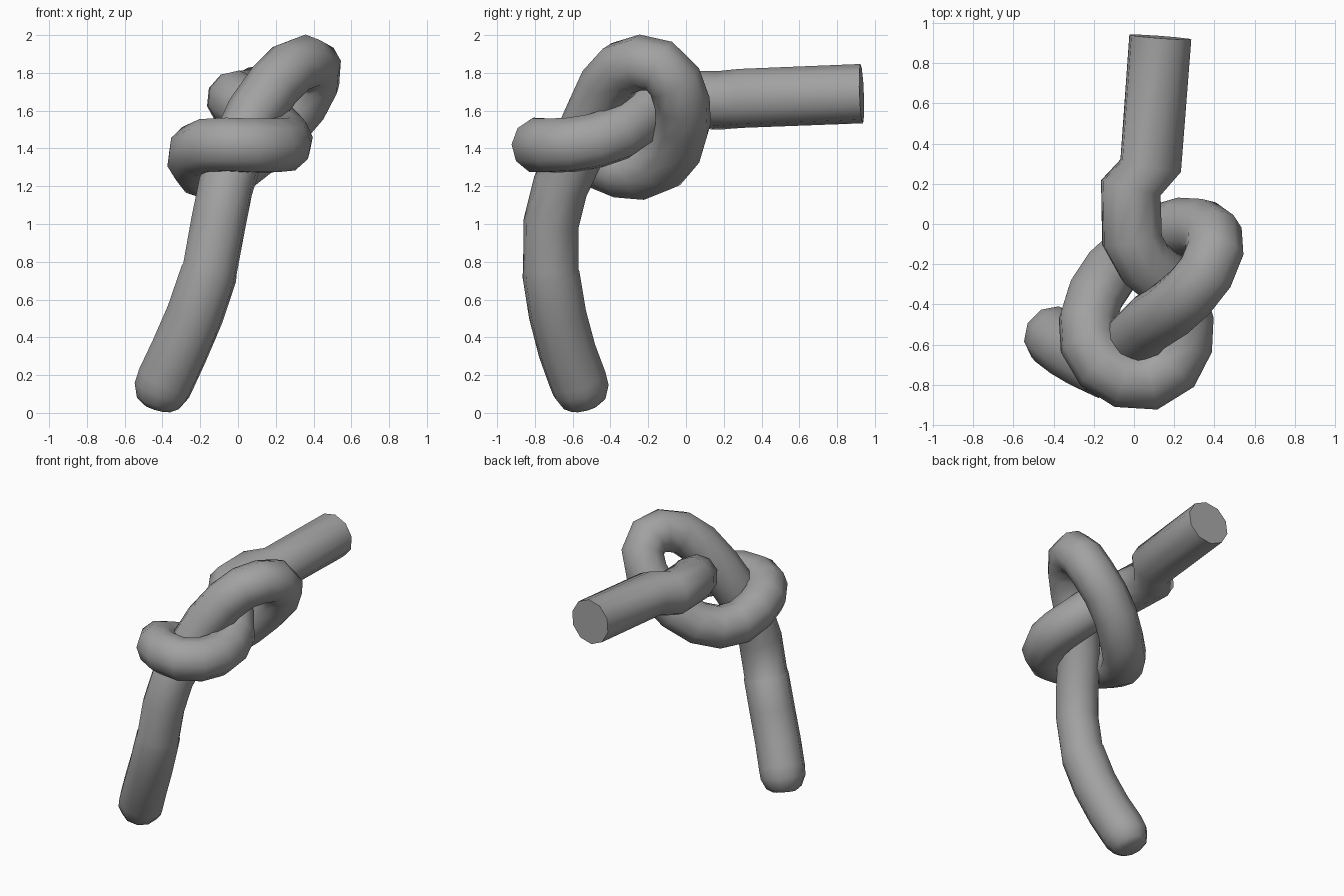
import bpy
import bmesh
from math import cos, sin, tau, radians
from mathutils import Vector

cube = bpy.data.objects.get("Cube")
if cube:
    bpy.data.objects.remove(cube)

SIDES = 10

grey = bpy.data.materials.new("hose grey")
grey.use_nodes = True
colour = (0.36, 0.36, 0.36, 1)
grey.diffuse_color = colour
grey.node_tree.nodes["Principled BSDF"].inputs["Base Color"].default_value = colour


def sweep(name, path, radii):
    """Sweep a round section along a path and close both ends."""
    pts = [Vector(p) for p in path]
    bm = bmesh.new()
    rings, normal, last = [], None, None
    for i, p in enumerate(pts):
        tangent = (pts[min(i + 1, len(pts) - 1)] - pts[max(i - 1, 0)]).normalized()
        if normal is None:
            normal = tangent.orthogonal().normalized()
        else:
            normal = last.rotation_difference(tangent) @ normal
            normal = (normal - tangent * normal.dot(tangent)).normalized()
        side = tangent.cross(normal)
        last = tangent
        ring = []
        for k in range(SIDES):
            a = tau * k / SIDES
            ring.append(bm.verts.new(p + (normal * cos(a) + side * sin(a)) * radii[i]))
        rings.append(ring)
    for low, high in zip(rings, rings[1:]):
        for k in range(SIDES):
            n = (k + 1) % SIDES
            bm.faces.new((low[k], low[n], high[n], high[k]))
    bm.faces.new(rings[0][::-1])
    bm.faces.new(rings[-1])
    bmesh.ops.recalc_face_normals(bm, faces=bm.faces)
    mesh = bpy.data.meshes.new(name)
    bm.to_mesh(mesh)
    bm.free()
    mesh.materials.append(grey)
    obj = bpy.data.objects.new(name, mesh)
    bpy.context.collection.objects.link(obj)
    bpy.ops.object.select_all(action='DESELECT')
    obj.select_set(True)
    bpy.context.view_layer.objects.active = obj
    bpy.ops.object.shade_smooth_by_angle(angle=radians(50))


# Hanging end: rounded tip, and a slight lip at the top
tip = [(-.427, -.537, .03), (-.42, -.543, .055), (-.403, -.556, .12), (-.38, -.575, .18),
       (-.31, -.63, .33), (-.228, -.68, .52), (-.155, -.715, .735), (-.148, -.716, .765)]
tip_radii = [.08, .12, .152, .156, .155, .154, .153, .147]

# Knot: up through the ring, over the top, down behind, round the front, out at the back
knot = [(-.105, -.715, 1.0), (-.065, -.665, 1.2), (0, -.57, 1.4),
        (.08, -.49, 1.58), (.19, -.42, 1.735), (.28, -.34, 1.825), (.36, -.24, 1.855),
        (.4, -.14, 1.835), (.395, -.06, 1.755), (.335, -.02, 1.64), (.24, -.015, 1.53),
        (.12, -.05, 1.41), (0, -.13, 1.315), (-.11, -.23, 1.275), (-.19, -.35, 1.285),
        (-.23, -.48, 1.34), (-.225, -.59, 1.385), (-.16, -.7, 1.415), (-.05, -.77, 1.42),
        (.08, -.78, 1.415), (.19, -.71, 1.415), (.245, -.6, 1.42), (.25, -.48, 1.44),
        (.215, -.36, 1.48), (.15, -.27, 1.545), (.05, -.19, 1.62), (-.01, -.08, 1.66),
        (-.016, .18, 1.655)]

# Straight end, cut square
straight = [(.083, .29, 1.665), (.131, .93, 1.69)]

sweep("knotted_hose", tip + knot + straight,
      tip_radii + [.148] * (len(knot) - 2) + [.154, .156] + [.157, .158])
